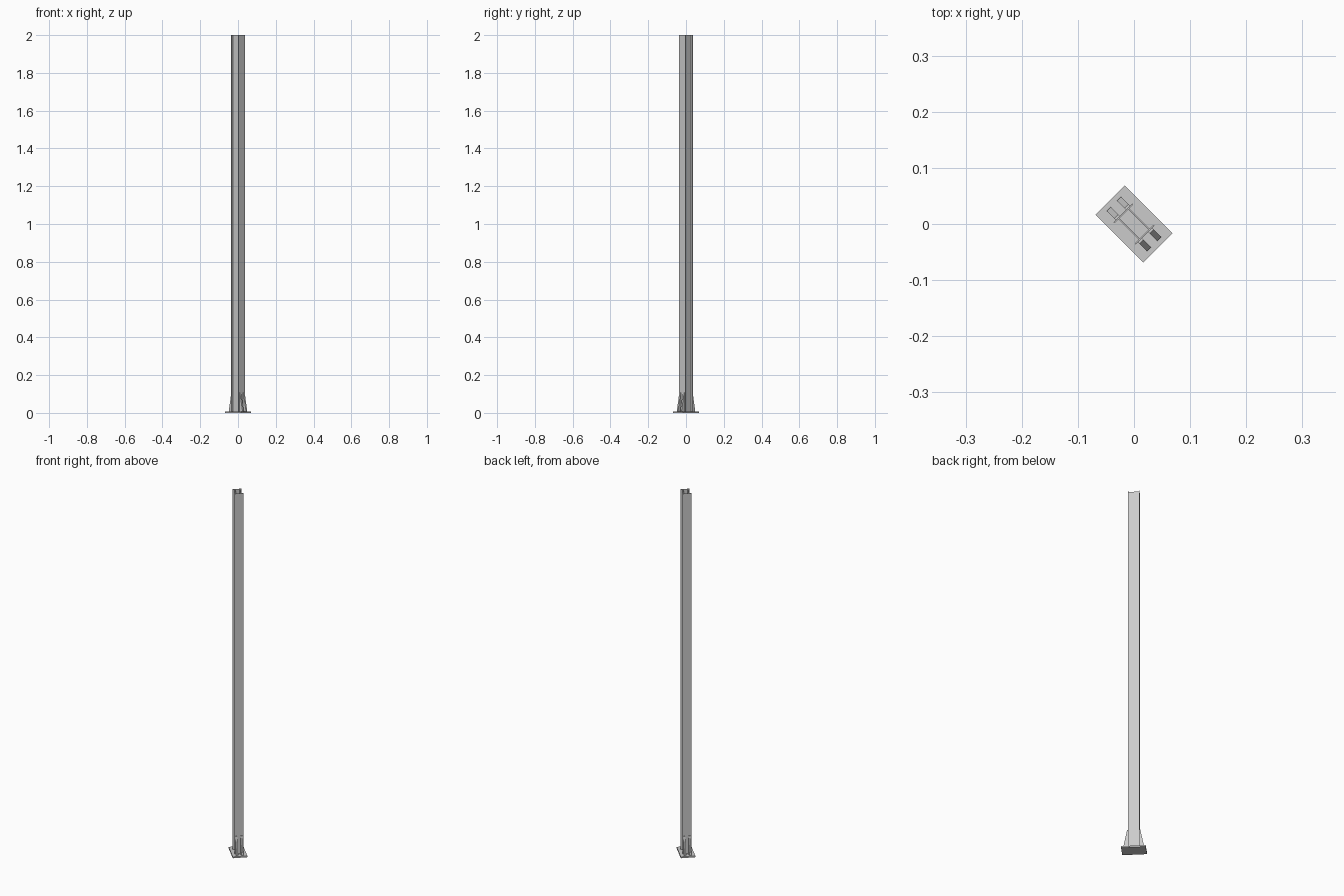
import bpy, bmesh, math
from mathutils import Matrix

if "Cube" in bpy.data.objects:
    bpy.data.objects.remove(bpy.data.objects["Cube"])

ROT = Matrix.Rotation(math.radians(-45), 4, 'Z')  # whole post is turned 45 degrees
STEEL = bpy.data.materials.new("dark_grey_metal")
STEEL.diffuse_color = (0.55, 0.55, 0.55, 1)
STEEL.use_nodes = True
STEEL.node_tree.nodes["Principled BSDF"].inputs["Base Color"].default_value = STEEL.diffuse_color


def make(name, bm):
    bmesh.ops.recalc_face_normals(bm, faces=bm.faces)
    bm.transform(ROT)
    me = bpy.data.meshes.new(name)
    bm.to_mesh(me)
    bm.free()
    me.materials.append(STEEL)
    ob = bpy.data.objects.new(name, me)
    bpy.context.collection.objects.link(ob)
    return ob


def prism(bm, pts, vec):
    """Extrude a closed 3D outline along vec."""
    f = bm.faces.new([bm.verts.new(p) for p in pts])
    r = bmesh.ops.extrude_face_region(bm, geom=[f])
    vs = [e for e in r['geom'] if isinstance(e, bmesh.types.BMVert)]
    bmesh.ops.translate(bm, verts=vs, vec=vec)


def box(name, x0, x1, y0, y1, z0, z1):
    bm = bmesh.new()
    prism(bm, [(x0, y0, z0), (x1, y0, z0), (x1, y1, z0), (x0, y1, z0)], (0, 0, z1 - z0))
    return make(name, bm)


T, H = 0.008, 2.0      # plate thickness, total height
A, B = 0.028, 0.0235   # half length and half width of the post section
W = 0.0025             # wall thickness

# base plate
box("base_plate", -0.06, 0.06, -0.037, 0.037, 0, T)

# small round bolts between the ribs
for sx in (-1, 1):
    for sy in (-1, 1):
        bm = bmesh.new()
        bmesh.ops.create_cone(bm, cap_ends=True, segments=16, radius1=0.003, radius2=0.003,
                              depth=0.004, matrix=Matrix.Translation((sx * 0.039, sy * 0.004, T)))
        make("bolt", bm)

# hollow H section: two flanges joined by twin recessed webs
for s in (-1, 1):
    xs = sorted((s * A, s * (A - W)))
    box("flange", *xs, -B, B, T, H)
    ys = sorted((s * 0.0135, s * (0.0135 - W)))
    box("web", -A + W, A - W, *ys, T, H)

# sloped gusset ribs at the foot
for sx in (-1, 1):
    for y in (-0.018, 0.008):
        bm = bmesh.new()
        prism(bm, [(sx * A, y, T), (sx * 0.051, y, T), (sx * 0.051, y, T + 0.004),
                   (sx * (A + 0.004), y, 0.107), (sx * A, y, 0.107)], (0, 0.010, 0))
        make("gusset_rib", bm)
